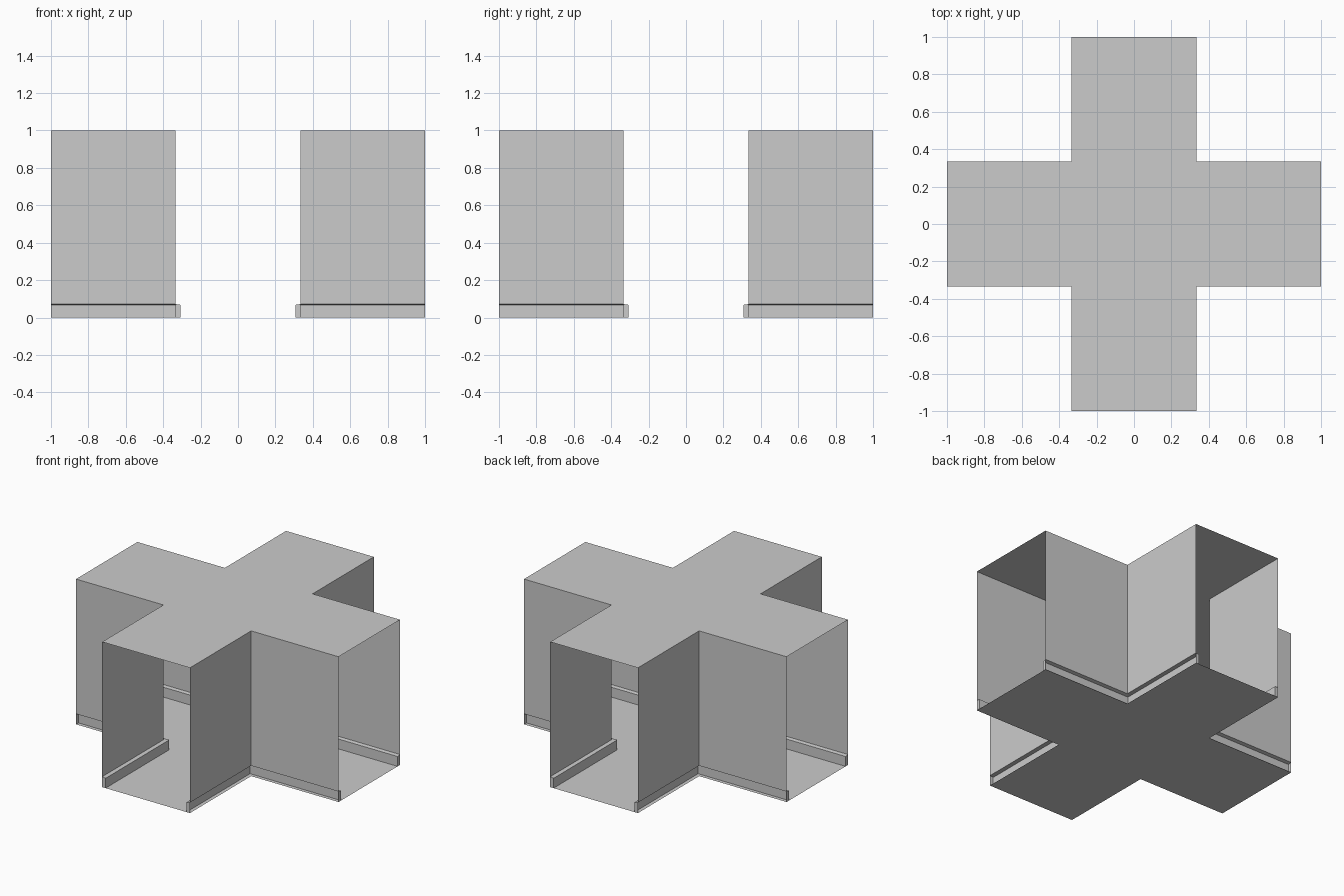
import bpy

if "Cube" in bpy.data.objects:
    bpy.data.objects.remove(bpy.data.objects["Cube"])

A = 1.0       # arm reach
W = 0.334     # half width of the corridor
H = 1.0       # ceiling height
D = 0.026     # skirting depth
Z_WALL, Z_LIP = 0.072, 0.068


def make(name, verts, faces):
    me = bpy.data.meshes.new(name)
    me.from_pydata(verts, [], faces)
    me.update()
    ob = bpy.data.objects.new(name, me)
    bpy.context.collection.objects.link(ob)
    return ob


def cross(name, z, up):
    # plus-shaped slab surface: centre square and four arms
    c = [-A, -W, W, A]
    verts = [(x, y, z) for y in c for x in c]
    cells = [(1, 0), (0, 1), (1, 1), (2, 1), (1, 2)]
    faces = []
    for i, j in cells:
        a = j * 4 + i
        f = (a, a + 1, a + 5, a + 4)
        faces.append(f if up else f[::-1])
    return make(name, verts, faces)


def sweep(name, profile, sx, sy, caps=False):
    # profile of (inward offset, height) carried round one re-entrant corner
    verts = []
    for o, z in profile:
        w = W - o
        verts += [(sx * A, sy * w, z), (sx * w, sy * w, z), (sx * w, sy * A, z)]
    faces = []
    for r in range(len(profile) - 1):
        for k in range(2):
            a = r * 3 + k
            f = (a, a + 1, a + 4, a + 3)
            faces.append(f if sx * sy > 0 else f[::-1])
    if caps:
        # close the skirting ends at the open mouths
        n = len(verts)
        verts += [(sx * A, sy * W, 0), (sx * W, sy * A, 0)]
        for f in ((n, 0, 3, 6), (n + 1, 8, 5, 2)):
            faces.append(f if sx * sy > 0 else f[::-1])
    return make(name, verts, faces)


cross("floor", 0.0, True)
cross("ceiling", H, False)

# Corner walls and recessed skirtings in all four quadrants
for label, sx, sy in (("front_left", -1, -1), ("front_right", 1, -1),
                      ("back_left", -1, 1), ("back_right", 1, 1)):
    sweep("wall_" + label, [(0, Z_WALL), (0, H)], sx, sy)
    sweep("skirting_" + label, [(D, 0), (D, Z_LIP), (0, Z_WALL)], sx, sy, caps=True)
